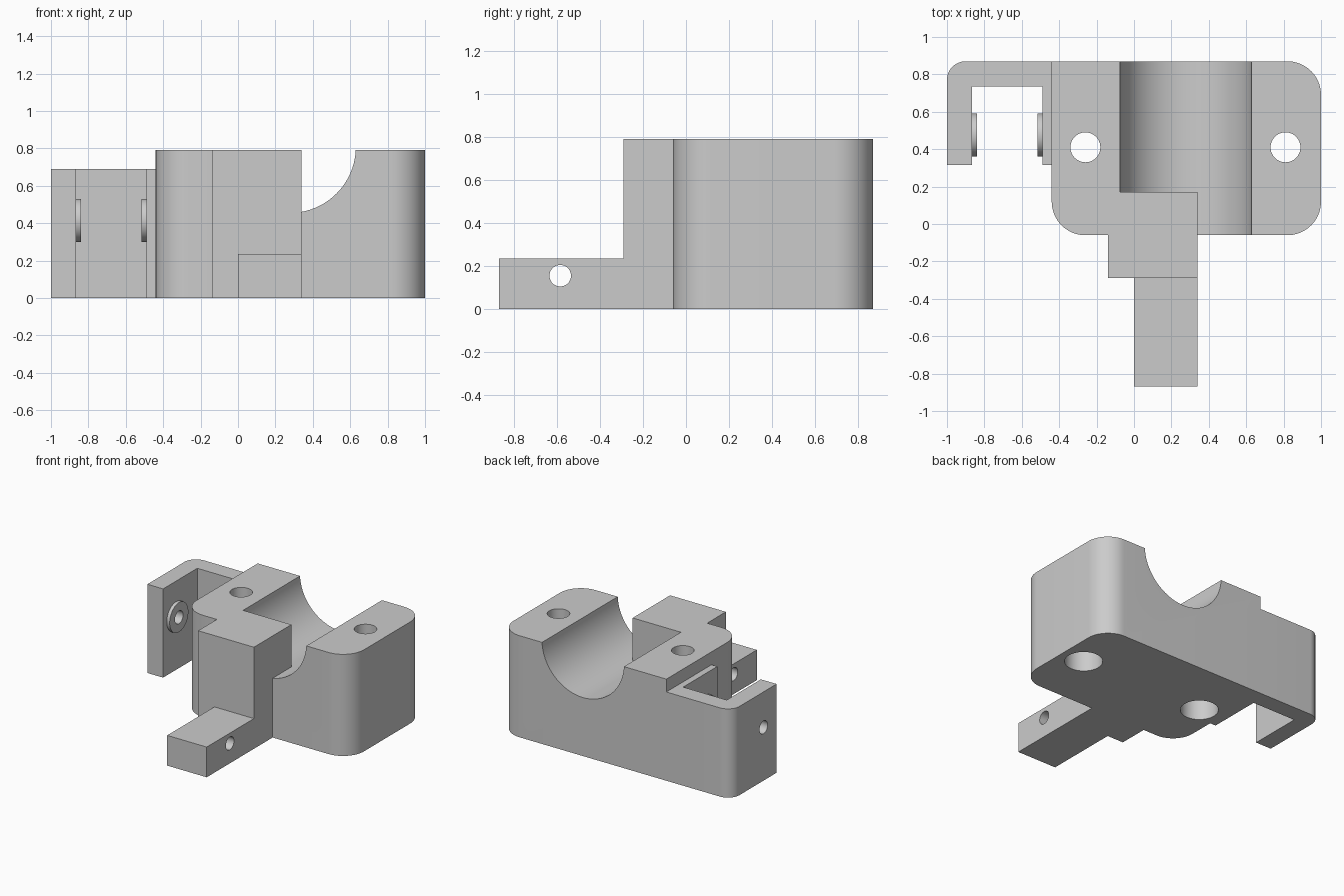
import bpy
import bmesh
from math import sin, cos, pi, radians
from mathutils import Matrix

cube = bpy.data.objects.get("Cube")
if cube:
    bpy.data.objects.remove(cube, do_unlink=True)

grey = bpy.data.materials.new("plain grey")
grey.use_nodes = True
grey.diffuse_color = (0.6, 0.6, 0.6, 1)
grey.node_tree.nodes["Principled BSDF"].inputs["Base Color"].default_value = (0.6, 0.6, 0.6, 1)


def finish(name, bm):
    bmesh.ops.recalc_face_normals(bm, faces=bm.faces)
    mesh = bpy.data.meshes.new(name)
    bm.to_mesh(mesh)
    bm.free()
    mesh.materials.append(grey)
    obj = bpy.data.objects.new(name, mesh)
    bpy.context.collection.objects.link(obj)
    return obj


def plate(name, x0, x1, y0, y1, height, radii=(0, 0, 0, 0)):
    """Upright block; radii run front right, back right, back left, front left (x max first)."""
    corners = [(x1, y0, -1, 1), (x1, y1, -1, -1), (x0, y1, 1, -1), (x0, y0, 1, 1)]
    bm = bmesh.new()
    ring = []
    for i, ((x, y, sx, sy), r) in enumerate(zip(corners, radii)):
        steps = 16 if r else 0
        for k in range(steps + 1):
            a = (i - 1) * pi / 2 + (k / steps * pi / 2 if r else 0)
            ring.append(bm.verts.new((x + sx * r + r * cos(a), y + sy * r + r * sin(a), 0)))
    face = bm.faces.new(ring)
    top = bmesh.ops.extrude_face_region(bm, geom=[face])["geom"]
    bmesh.ops.translate(bm, vec=(0, 0, height),
                        verts=[v for v in top if isinstance(v, bmesh.types.BMVert)])
    return finish(name, bm)


def rod(name, axis, centre, radius, length, sides=48):
    turn = {"x": Matrix.Rotation(pi / 2, 4, "Y"),
            "y": Matrix.Rotation(pi / 2, 4, "X"),
            "z": Matrix.Identity(4)}[axis]
    bm = bmesh.new()
    bmesh.ops.create_cone(bm, cap_ends=True, segments=sides, radius1=radius, radius2=radius,
                          depth=length, matrix=Matrix.Translation(centre) @ turn)
    return finish(name, bm)


def combine(target, other, operation):
    other.hide_render = True
    mod = target.modifiers.new(other.name, "BOOLEAN")
    mod.operation, mod.solver, mod.object = operation, "EXACT", other
    bpy.context.view_layer.objects.active = target
    bpy.ops.object.modifier_apply(modifier=mod.name)
    bpy.data.objects.remove(other, do_unlink=True)


# Main clamp body with its half-round saddle
H = 0.79
body = plate("clamp_body", -0.44, 1, -0.06, 0.87, H, (0.18, 0.18, 0, 0.18))
combine(body, rod("saddle_cutter", "y", (0.277, 0.4, 0.808), 0.353, 2, 128), "DIFFERENCE")

# Stop block closing part of the saddle, and the low arm in front of it
combine(body, plate("stop_block", -0.14, 0.34, -0.29, 0.17, H), "UNION")
combine(body, plate("front_arm", 0, 0.34, -0.87, -0.2, 0.235), "UNION")

# Side bracket: back wall, outer cheek and inner cheek
bracket = plate("side_bracket", -1, -0.4, 0.315, 0.87, 0.69, (0, 0, 0.1, 0))
slot = plate("slot_cutter", -0.865, -0.49, 0.1, 0.735, 1)
slot.data.transform(Matrix.Translation((0, 0, -0.1)))
combine(bracket, slot, "DIFFERENCE")
combine(body, bracket, "UNION")

# Raised bosses facing each other inside the bracket
PIVOT_Y, PIVOT_Z = 0.475, 0.415
for side, x in (("outer", -0.865), ("inner", -0.49)):
    combine(body, rod(side + "_boss", "x", (x, PIVOT_Y, PIVOT_Z), 0.115, 0.05), "UNION")

# Pivot hole through the bracket and pin hole through the arm
combine(body, rod("pivot_hole", "x", (-0.77, PIVOT_Y, PIVOT_Z), 0.05, 0.66), "DIFFERENCE")
combine(body, rod("pin_hole", "x", (0.17, -0.585, 0.155), 0.05, 1), "DIFFERENCE")

# Bolt holes with counterbores from below
for x in (-0.26, 0.81):
    combine(body, rod("bolt_hole", "z", (x, 0.41, 0.4), 0.08, 2), "DIFFERENCE")
    combine(body, rod("counterbore", "z", (x, 0.41, 0), 0.135, 0.6), "DIFFERENCE")

bpy.ops.object.select_all(action="DESELECT")
body.select_set(True)
bpy.context.view_layer.objects.active = body
bpy.ops.object.shade_smooth_by_angle(angle=radians(30))
